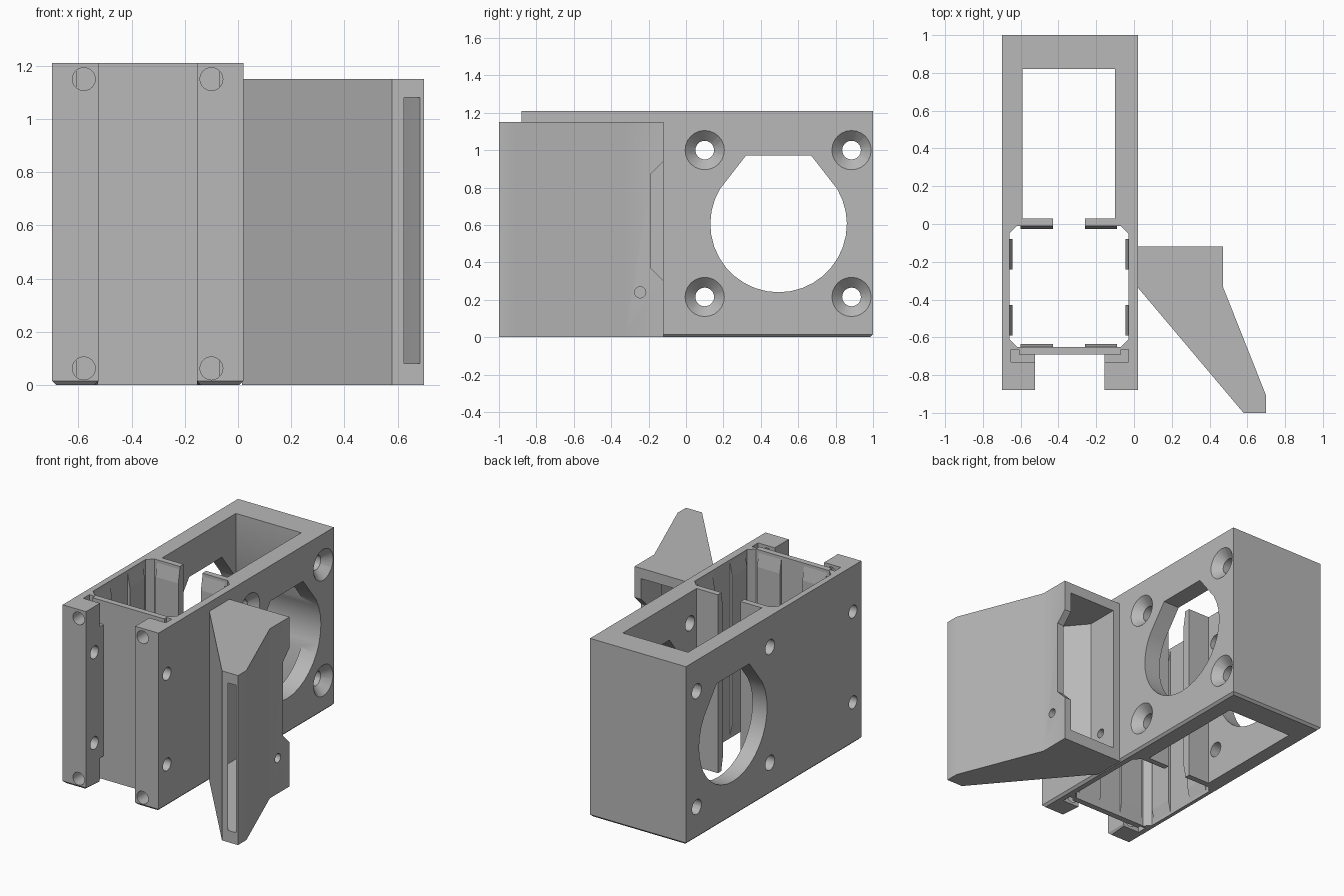
import bpy, bmesh, math

cube = bpy.data.objects.get("Cube")
if cube:
    bpy.data.objects.remove(cube, do_unlink=True)

grey = bpy.data.materials.new("plain grey")
grey.use_nodes = True
grey.diffuse_color = (0.48, 0.48, 0.48, 1)
grey.node_tree.nodes["Principled BSDF"].inputs["Base Color"].default_value = grey.diffuse_color

PLACE = {"x": lambda a, b, h: (h, a, b),
         "y": lambda a, b, h: (a, h, b),
         "z": lambda a, b, h: (a, b, h)}


def prism(name, points, axis, lo, hi, end_scale=1.0, bevel_rule=None):
    """Extrude a profile along an axis, optionally tapering its far end."""
    bm = bmesh.new()
    ca = sum(p[0] for p in points) / len(points)
    cb = sum(p[1] for p in points) / len(points)
    put = PLACE[axis]
    near = [bm.verts.new(put(a, b, lo)) for a, b in points]
    far = [bm.verts.new(put(ca + (a - ca) * end_scale, cb + (b - cb) * end_scale, hi))
           for a, b in points]
    bm.faces.new(near)
    bm.faces.new(far)
    for i in range(len(points)):
        j = (i + 1) % len(points)
        bm.faces.new((near[i], near[j], far[j], far[i]))
    bmesh.ops.recalc_face_normals(bm, faces=bm.faces)
    if bevel_rule:
        edges = [e for e in bm.edges if bevel_rule(e)]
        bmesh.ops.bevel(bm, geom=edges, offset=0.015, segments=1, affect='EDGES')
    mesh = bpy.data.meshes.new(name)
    bm.to_mesh(mesh)
    bm.free()
    mesh.materials.append(grey)
    obj = bpy.data.objects.new(name, mesh)
    bpy.context.collection.objects.link(obj)
    return obj


def rect(a0, a1, b0, b1):
    return [(a0, b0), (a1, b0), (a1, b1), (a0, b1)]


def circle(a, b, r, n=24):
    return [(a + r * math.cos(math.tau * i / n), b + r * math.sin(math.tau * i / n))
            for i in range(n)]


def cut(target, *profile):
    """Subtract a prism from the target."""
    cutter = prism("cutter", *profile)
    cutter.hide_render = True
    mod = target.modifiers.new("cut", 'BOOLEAN')
    mod.operation = 'DIFFERENCE'
    mod.solver = 'EXACT'
    mod.object = cutter
    bpy.context.view_layer.objects.active = target
    bpy.ops.object.modifier_apply(modifier=mod.name)
    bpy.data.objects.remove(cutter, do_unlink=True)


def smooth(obj):
    bpy.ops.object.select_all(action='DESELECT')
    obj.select_set(True)
    bpy.context.view_layer.objects.active = obj
    bpy.ops.object.shade_smooth_by_angle(angle=math.radians(30))


# Housing block with two front rails and a chamfered foot
def foot_edge(e):
    on_floor = all(v.co.z < 0.001 for v in e.verts)
    on_plate = all(abs(v.co.y + 0.69) < 0.001 for v in e.verts)
    return on_floor and not on_plate


outline = [(-0.70, 1), (-0.70, -0.88), (-0.525, -0.88), (-0.525, -0.69),
           (-0.155, -0.69), (-0.155, -0.88), (0.02, -0.88), (0.02, 1)]
housing = prism("housing", outline, "z", 0, 1.21, 1.0, foot_edge)

# Rear bay, front chamber and the gap joining them
cut(housing, rect(-0.59, -0.10, 0.03, 0.82), "z", -0.2, 1.5)
X0, X1, Y0, Y1, C = -0.66, -0.03, -0.65, -0.01, 0.04
chamber = [(X0 + C, Y0), (X1 - C, Y0), (X1, Y0 + C), (X1, Y1 - C),
           (X1 - C, Y1), (X0 + C, Y1), (X0, Y1 - C), (X0, Y0 + C)]
cut(housing, chamber, "z", -0.2, 1.5)
cut(housing, rect(-0.43, -0.26, -0.1, 0.1), "z", -0.2, 1.5)

# Clip pockets behind the rails, top and bottom
pocket = [(-0.65, -0.73), (-0.03, -0.73), (-0.03, -0.665), (-0.07, -0.665),
          (-0.07, -0.69), (-0.61, -0.69), (-0.61, -0.665), (-0.65, -0.665)]
cut(housing, pocket, "z", 1.05, 1.5)
cut(housing, pocket, "z", -0.2, 0.16)

# Large round opening with a flattened peak
opening = [(0.495 + 0.365 * math.cos(t), 0.605 + 0.365 * math.sin(t))
           for t in (math.radians(31 - 242 * i / 24) for i in range(25))]
opening += [(0.32, 0.97), (0.67, 0.97)]
cut(housing, opening, "x", -0.9, 0.2)

# Countersunk screw holes
for y in (0.10, 0.885):
    for z in (0.215, 1.0):
        cut(housing, circle(y, z, 0.05), "x", -0.9, 0.2)
        cut(housing, circle(y, z, 0.11), "x", 0.025, -0.035, 0.45)

# Rail holes from the side and from the front
for z in (0.285, 0.90):
    cut(housing, circle(-0.79, z, 0.043), "x", -0.9, 0.2)
for x in (-0.58, -0.10):
    for z in (0.062, 1.15):
        cut(housing, circle(x, z, 0.043), "y", -1, -0.72)
cut(housing, circle(-0.245, 0.24, 0.03), "x", -0.01, 0.2)
smooth(housing)


# Guide ribs on the chamber walls, tapered at both ends
def rib_profile(wall, inward):
    return [(wall - inward * 0.005, 0.02), (wall, 0.02), (wall + inward * 0.016, 0.1),
            (wall + inward * 0.016, 1.1), (wall, 1.19), (wall - inward * 0.005, 1.19)]


for side, wall, inward in (("right", X0, 1), ("left", X1, -1)):
    for place, y in (("front", -0.59), ("back", -0.24)):
        prism(f"{side}_{place}_rib", rib_profile(wall, inward), "y", y, y + 0.16)
for side, wall, inward in (("front", Y0, 1), ("back", Y1, -1)):
    for place, x in (("right", -0.60), ("left", -0.26)):
        prism(f"{side}_{place}_rib", rib_profile(wall, inward), "x", x, x + 0.17)

# Tapered air duct beside the housing
duct = prism("air_duct", [(0.015, -0.12), (0.47, -0.12), (0.47, -0.33), (0.70, -0.91),
                          (0.70, -1), (0.58, -1), (0.015, -0.33)], "z", 0, 1.15)
cut(duct, [(0.07, -0.05), (0.42, -0.05), (0.42, -0.34), (0.685, -1), (0.685, -1.1),
           (0.625, -1.1), (0.625, -1), (0.07, -0.34)], "z", 0.08, 1.08)

# Cable notch and screw hole in the duct
cut(duct, [(-0.05, 0.30), (-0.12, 0.30), (-0.19, 0.37), (-0.19, 0.87),
           (-0.12, 0.94), (-0.05, 0.94)], "x", 0.40, 0.6)
cut(duct, circle(-0.245, 0.24, 0.03), "x", -0.05, 0.6)
smooth(duct)
